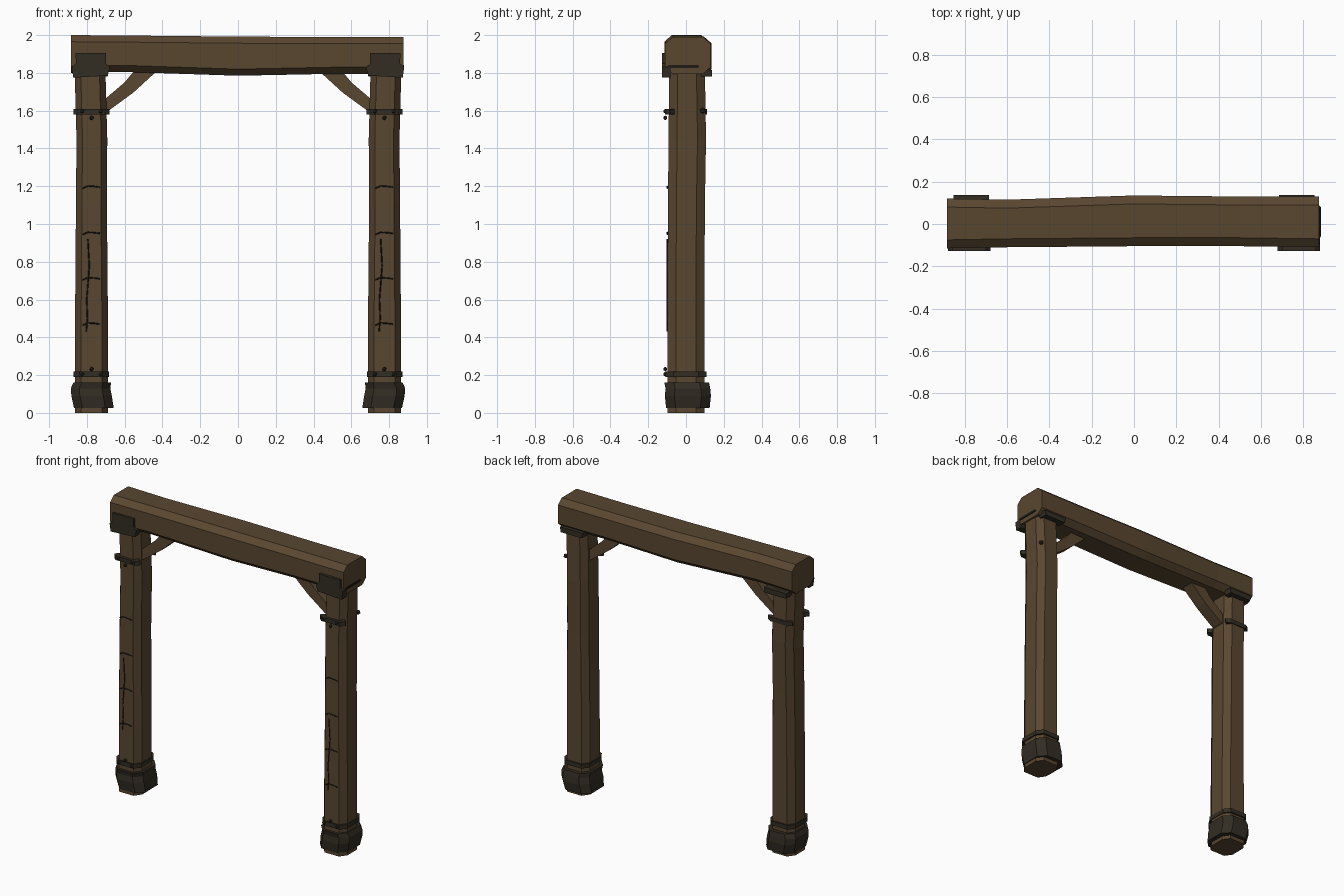
import bpy, bmesh, math
from mathutils import Vector

cube = bpy.data.objects.get("Cube")
if cube:
    bpy.data.objects.remove(cube, do_unlink=True)


def material(name, rgb):
    m = bpy.data.materials.new(name)
    m.use_nodes = True
    m.diffuse_color = (*rgb, 1)
    bsdf = m.node_tree.nodes["Principled BSDF"]
    bsdf.inputs["Base Color"].default_value = (*rgb, 1)
    bsdf.inputs["Roughness"].default_value = 0.9
    return m


WOOD = material("brown_wood", (0.1, 0.062, 0.03))
IRON = material("dark_iron", (0.032, 0.026, 0.017))
CRACK = material("crack_black", (0.013, 0.01, 0.007))


def finish(name, bm, mat):
    bmesh.ops.recalc_face_normals(bm, faces=bm.faces)
    mesh = bpy.data.meshes.new(name)
    bm.to_mesh(mesh)
    bm.free()
    mesh.materials.append(mat)
    ob = bpy.data.objects.new(name, mesh)
    bpy.context.collection.objects.link(ob)
    return ob


def loft(name, sections, mat, chamfer, axis="z"):
    """Chamfered rectangle (position, a0, a1, b0, b1) swept along an axis."""
    bm = bmesh.new()
    ca, cb = chamfer
    rings = []
    for p, a0, a1, b0, b1 in sections:
        pts = [(a0 + ca, b0), (a1 - ca, b0), (a1, b0 + cb), (a1, b1 - cb),
               (a1 - ca, b1), (a0 + ca, b1), (a0, b1 - cb), (a0, b0 + cb)]
        place = {"z": lambda a, b: (a, b, p),
                 "x": lambda a, b: (p, a, b),
                 "y": lambda a, b: (a, p, b)}[axis]
        rings.append([bm.verts.new(place(a, b)) for a, b in pts])
    for r, s in zip(rings, rings[1:]):
        for i in range(8):
            j = (i + 1) % 8
            bm.faces.new((r[i], r[j], s[j], s[i]))
    bm.faces.new(rings[0])
    bm.faces.new(rings[-1])
    return finish(name, bm, mat)


def prism(name, outline, y0, y1, mat):
    """Outline in x and z, extruded along y."""
    bm = bmesh.new()
    face = bm.faces.new([bm.verts.new((x, y0, z)) for x, z in outline])
    out = bmesh.ops.extrude_face_region(bm, geom=[face])
    moved = [v for v in out["geom"] if isinstance(v, bmesh.types.BMVert)]
    bmesh.ops.translate(bm, verts=moved, vec=(0, y1 - y0, 0))
    return finish(name, bm, mat)


def stud(name, x, y, z, r=0.012):
    bm = bmesh.new()
    bmesh.ops.create_icosphere(bm, subdivisions=1, radius=r)
    bmesh.ops.translate(bm, verts=bm.verts, vec=(x, y, z))
    return finish(name, bm, IRON)


def crack(name, points, y, r=0.0035):
    cu = bpy.data.curves.new(name, "CURVE")
    cu.dimensions = "3D"
    cu.bevel_depth = r
    cu.bevel_resolution = 0
    sp = cu.splines.new("POLY")
    sp.points.add(len(points) - 1)
    for pt, (x, z) in zip(sp.points, points):
        pt.co = (x, y, z, 1)
    cu.materials.append(CRACK)
    ob = bpy.data.objects.new(name, cu)
    bpy.context.collection.objects.link(ob)


# Cross beam, gently sagging
loft("cross_beam", [(-0.885, -0.115, 0.12, 1.80, 2.0),
                    (-0.6, -0.11, 0.115, 1.805, 1.998),
                    (0, -0.105, 0.135, 1.785, 1.992),
                    (0.5, -0.105, 0.13, 1.795, 1.99),
                    (0.875, -0.11, 0.13, 1.795, 1.99)],
     WOOD, (0.04, 0.035), "x")

for side, s in (("right", -1), ("left", 1)):
    def span(inner, outer):
        return tuple(sorted((s * inner, s * outer)))

    mid = s * 0.775

    # Post with a slight bow
    loft(side + "_post", [(0, *span(0.688, 0.863), -0.098, 0.098),
                          (0.45, *span(0.688, 0.863), -0.098, 0.097),
                          (1.1, *span(0.694, 0.858), -0.096, 0.1),
                          (1.45, *span(0.692, 0.855), -0.092, 0.106),
                          (1.82, *span(0.702, 0.865), -0.09, 0.1)],
         WOOD, (0.032, 0.045))

    # Flared foot wrap and the strap above it
    loft(side + "_foot_wrap", [(0.025, *span(0.658, 0.868), -0.105, 0.125),
                               (0.09, *span(0.668, 0.882), -0.112, 0.132),
                               (0.13, *span(0.676, 0.885), -0.108, 0.128),
                               (0.16, *span(0.672, 0.872), -0.115, 0.122)],
         IRON, (0.045, 0.05))
    loft(side + "_lower_strap", [(0.19, *span(0.684, 0.872), -0.108, 0.108),
                                 (0.218, *span(0.684, 0.872), -0.108, 0.108)],
         IRON, (0.032, 0.042))

    # Upper strap clasps the front, with a cleat behind
    loft(side + "_upper_strap", [(1.58, *span(0.68, 0.872), -0.11, -0.06),
                                 (1.608, *span(0.68, 0.872), -0.11, -0.06)],
         IRON, (0.025, 0.022))
    if s < 0:
        loft("right_back_cleat", [(1.58, *span(0.684, 0.868), 0.07, 0.11),
                                  (1.608, *span(0.684, 0.868), 0.07, 0.11)],
             IRON, (0.03, 0.018))
    else:
        stud("left_back_stud", 0.845, 0.088, 1.6, 0.016)

    # Rivets on the straps
    for x, z in ((mid, 0.232), (mid, 1.562), (mid - 0.05, 0.205),
                 (mid + 0.05, 0.205), (mid - 0.05, 1.597), (mid + 0.05, 1.597)):
        stud(side + "_rivet", x, -0.11, z)

    # Bracket where post meets beam, and the low rim behind
    shape = [(0.70, 1.905), (0.86, 1.905), (0.858, 1.85), (0.88, 1.83),
             (0.872, 1.775), (0.69, 1.785), (0.678, 1.83), (0.70, 1.85)]
    prism(side + "_front_bracket", [(s * x, z) for x, z in shape],
          -0.128, -0.08, IRON)
    rim = [(0.69, 1.78), (0.85, 1.78), (0.855, 1.815), (0.685, 1.815)]
    prism(side + "_back_rim", [(s * x, z) for x, z in rim], 0.08, 0.138, IRON)

    # Diagonal brace
    brace = [(0.72, 1.585), (0.685, 1.6), (0.555, 1.695), (0.44, 1.8),
             (0.55, 1.81), (0.6, 1.75), (0.70, 1.665), (0.72, 1.65)]
    prism(side + "_brace", [(s * x, z) for x, z in brace], -0.04, 0.045, WOOD)

    # Grain cracks on the front face
    for z in (1.195, 0.95, 0.71, 0.47):
        crack(side + "_cross_crack",
              [(mid - 0.048, z - 0.006), (mid - 0.02, z + 0.006),
               (mid + 0.015, z + 0.004), (mid + 0.045, z)], -0.099)
    crack(side + "_long_crack",
          [(mid - 0.02, 0.92), (mid - 0.012, 0.78), (mid - 0.026, 0.6),
           (mid - 0.022, 0.5), (mid - 0.028, 0.43)], -0.099)

# Slit in the beam's left end
loft("beam_end_slit", [(0.87, -0.095, 0.07, 1.827, 1.843),
                       (0.879, -0.095, 0.07, 1.827, 1.843)],
     CRACK, (0.006, 0.006), "x")
